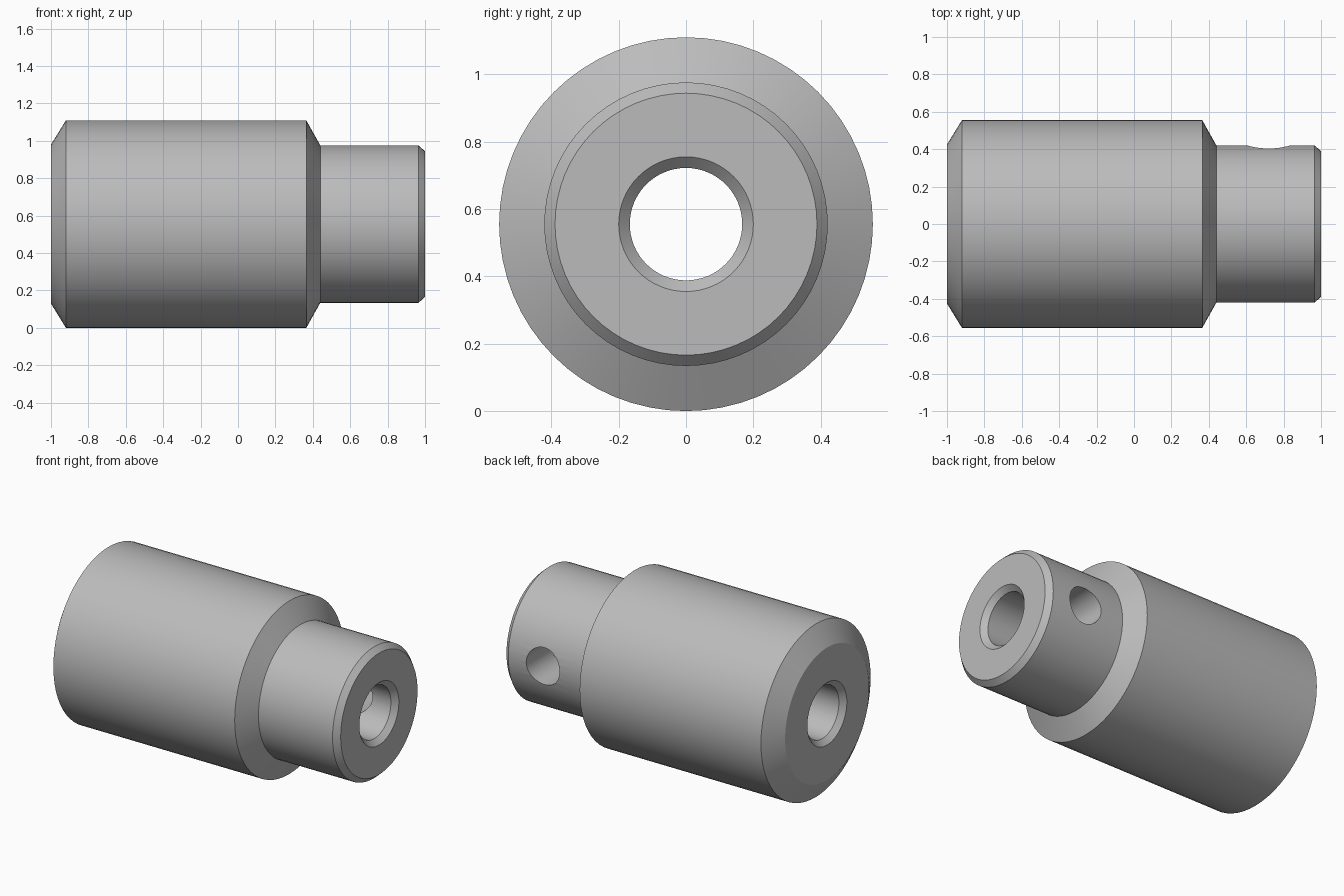
import bpy, bmesh, math
from mathutils import Matrix, Vector

default = bpy.data.objects.get("Cube")
if default:
    bpy.data.objects.remove(default, do_unlink=True)

AXIS_Z = 0.555
SEGMENTS = 64

steel = bpy.data.materials.new("grey_steel")
steel.use_nodes = True
GREY = (0.5, 0.5, 0.5, 1)
steel.diffuse_color = GREY
steel.node_tree.nodes["Principled BSDF"].inputs["Base Color"].default_value = GREY


def lathe(name, profile, matrix):
    """Spin a closed (distance along axis, radius) profile about local x."""
    bm = bmesh.new()
    verts = [bm.verts.new((x, 0, r)) for x, r in profile]
    edges = [bm.edges.new((a, b)) for a, b in zip(verts, verts[1:] + verts[:1])]
    bmesh.ops.spin(bm, geom=verts + edges, cent=(0, 0, 0), axis=(1, 0, 0),
                   angle=math.tau, steps=SEGMENTS, use_merge=True)
    bmesh.ops.remove_doubles(bm, verts=bm.verts, dist=1e-5)
    bmesh.ops.dissolve_degenerate(bm, edges=bm.edges, dist=1e-5)
    bmesh.ops.recalc_face_normals(bm, faces=bm.faces)
    bm.transform(matrix)
    mesh = bpy.data.meshes.new(name)
    bm.to_mesh(mesh)
    bm.free()
    mesh.materials.append(steel)
    obj = bpy.data.objects.new(name, mesh)
    bpy.context.collection.objects.link(obj)
    return obj


# Stepped sleeve with chamfered ends and a chamfered through bore
sleeve = lathe("stepped_sleeve", [
    (-1, 0.2), (-1, 0.425), (-0.92, 0.555), (0.365, 0.555), (0.44, 0.421),
    (0.965, 0.421), (1, 0.389), (1, 0.2), (0.967, 0.167), (-0.967, 0.167),
], Matrix.Translation((0, 0, AXIS_Z)))

# Cross hole from the back of the neck into the bore
drill_place = (Matrix.Translation((0.72, 0, AXIS_Z))
               @ Matrix.Rotation(math.pi / 2, 4, "Z"))
drill = lathe("cross_hole_cutter", [(0, 0), (0, 0.118), (0.6, 0.118), (0.6, 0)],
              drill_place)
drill.hide_render = True

cut = sleeve.modifiers.new("cross_hole", "BOOLEAN")
cut.operation = "DIFFERENCE"
cut.solver = "EXACT"
cut.object = drill
bpy.context.view_layer.objects.active = sleeve
for obj in bpy.context.selected_objects:
    obj.select_set(False)
sleeve.select_set(True)
bpy.ops.object.modifier_apply(modifier=cut.name)
bpy.data.objects.remove(drill, do_unlink=True)
bpy.ops.object.shade_smooth_by_angle(angle=math.radians(30))
